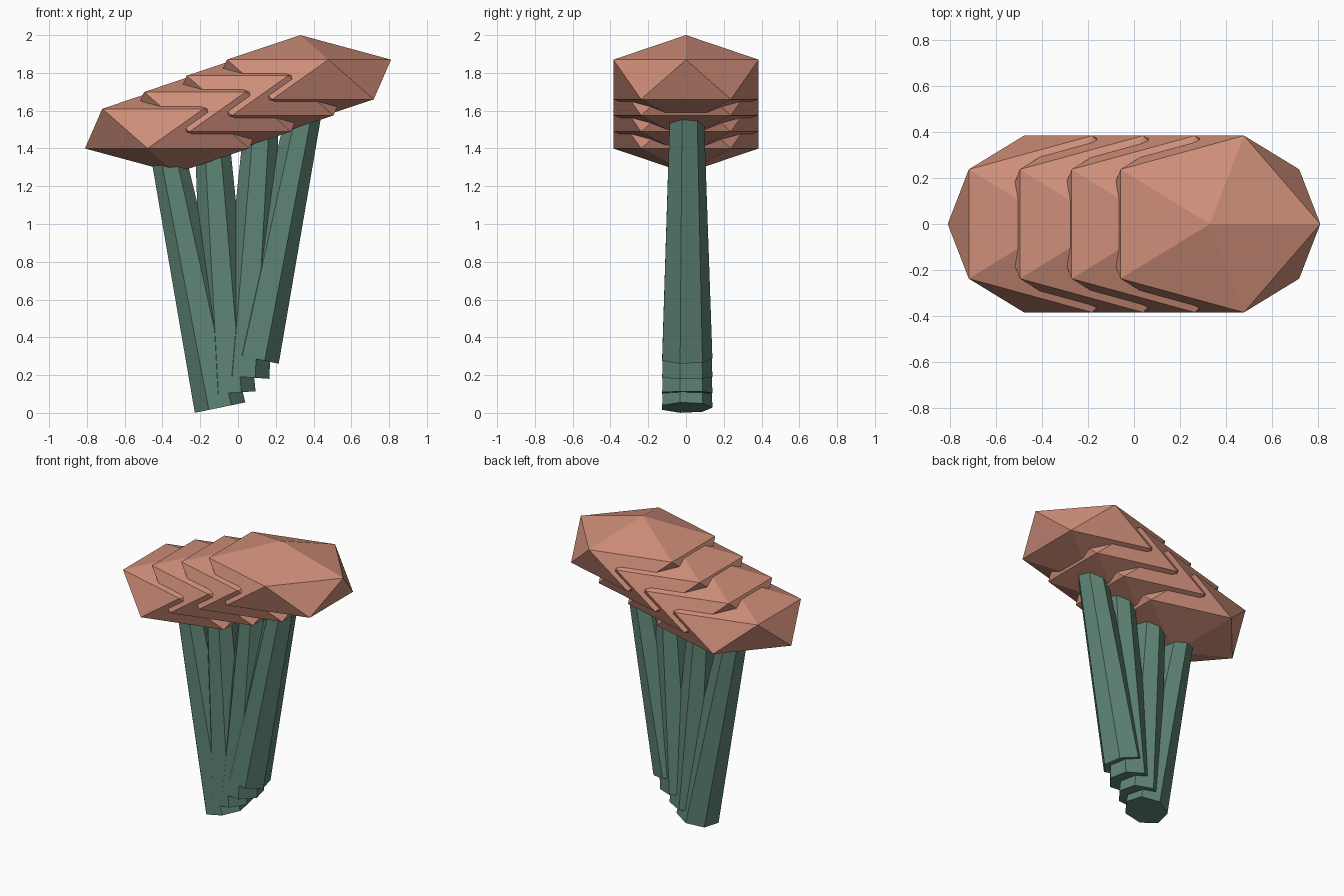
import bpy, bmesh
from math import atan
from mathutils import Matrix

if "Cube" in bpy.data.objects:
    bpy.data.objects.remove(bpy.data.objects["Cube"])


def material(name, rgb):
    m = bpy.data.materials.new(name)
    m.diffuse_color = (*rgb, 1)
    m.use_nodes = True
    m.node_tree.nodes["Principled BSDF"].inputs["Base Color"].default_value = m.diffuse_color
    return m


def add_object(name, bm, mat):
    mesh = bpy.data.meshes.new(name)
    bm.to_mesh(mesh)
    bm.free()
    mesh.materials.append(mat)
    ob = bpy.data.objects.new(name, mesh)
    bpy.context.collection.objects.link(ob)
    return ob


cap_mat = material("cap_clay", (0.62, 0.27, 0.19))
stem_mat = material("stem_green", (0.11, 0.23, 0.175))

# Caps: flattened icosahedra stepping up to the right
for i, (x, z) in enumerate([(-0.33, 1.505), (-0.108, 1.594), (0.117, 1.68), (0.33, 1.765)]):
    bm = bmesh.new()
    bmesh.ops.create_icosphere(bm, subdivisions=1, radius=1)
    bm.transform(Matrix.Translation((x, 0, z)) @ Matrix.Diagonal((0.537, 0.452, 0.235, 1)))
    add_object(f"cap_{i + 1}", bm, cap_mat)

# Stems: tapered seven-sided posts fanning out (base x, base z, lean)
LENGTH = 1.4
for i, (x, z, lean) in enumerate([(-0.095, 0.028, -0.206), (-0.043, 0.105, -0.07),
                                  (0.03, 0.19, 0.07), (0.082, 0.288, 0.206)]):
    bm = bmesh.new()
    bmesh.ops.create_cone(bm, cap_ends=True, segments=7, radius1=0.14, radius2=0.092, depth=LENGTH)
    bm.transform(Matrix.Translation((x, 0, z)) @ Matrix.Rotation(atan(lean), 4, 'Y')
                 @ Matrix.Translation((0, 0, LENGTH / 2)))
    add_object(f"stem_{i + 1}", bm, stem_mat)
